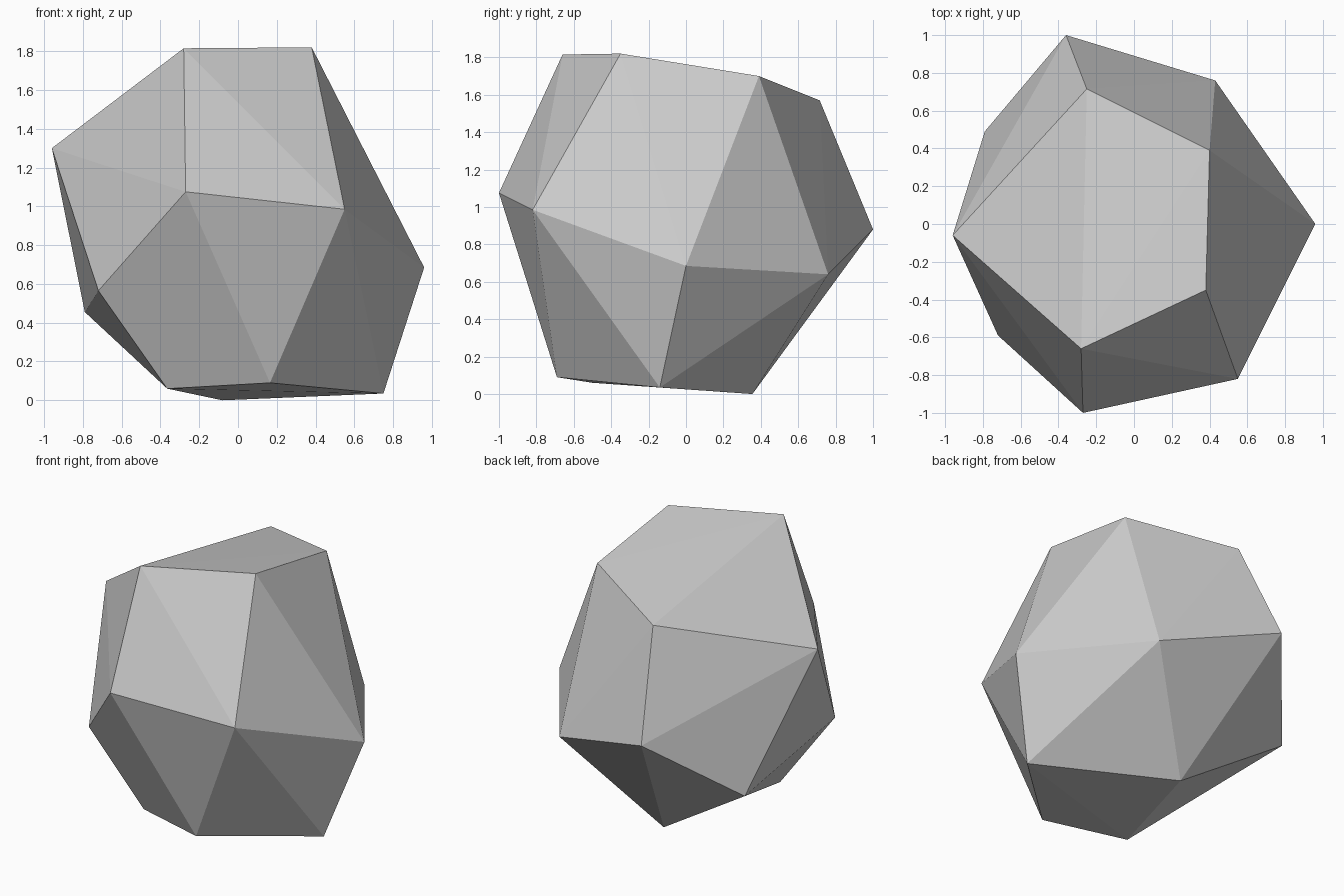
import bpy, bmesh

if "Cube" in bpy.data.objects:
    bpy.data.objects.remove(bpy.data.objects["Cube"])

# Stone colour
stone = bpy.data.materials.new("stone grey")
stone.diffuse_color = (0.6, 0.6, 0.6, 1)
stone.use_nodes = True
stone.node_tree.nodes["Principled BSDF"].inputs["Base Color"].default_value = stone.diffuse_color

# Corner rings of the chipped boulder, from top to bottom
crown = [(-0.28, -0.66, 1.815), (0.38, -0.35, 1.82), (0.40, 0.39, 1.70),
         (-0.25, 0.715, 1.57), (-0.96, -0.06, 1.30)]
girdle = [(-0.27, -1.0, 1.075), (0.55, -0.82, 0.985), (0.96, 0.0, 0.685),
          (0.43, 0.76, 0.64), (-0.36, 1.0, 0.88), (-0.79, 0.49, 0.455),
          (-0.72, -0.59, 0.565)]
base = [(-0.365, -0.50, 0.06), (0.165, -0.69, 0.09),
        (0.75, -0.14, 0.035), (-0.08, 0.355, 0.0)]

# Wrap the corners in flat facets
bm = bmesh.new()
for co in crown + girdle + base:
    bm.verts.new(co)
bmesh.ops.convex_hull(bm, input=bm.verts[:])
bmesh.ops.recalc_face_normals(bm, faces=bm.faces[:])

mesh = bpy.data.meshes.new("boulder")
bm.to_mesh(mesh)
bm.free()
mesh.materials.append(stone)
boulder = bpy.data.objects.new("boulder", mesh)
bpy.context.collection.objects.link(boulder)
